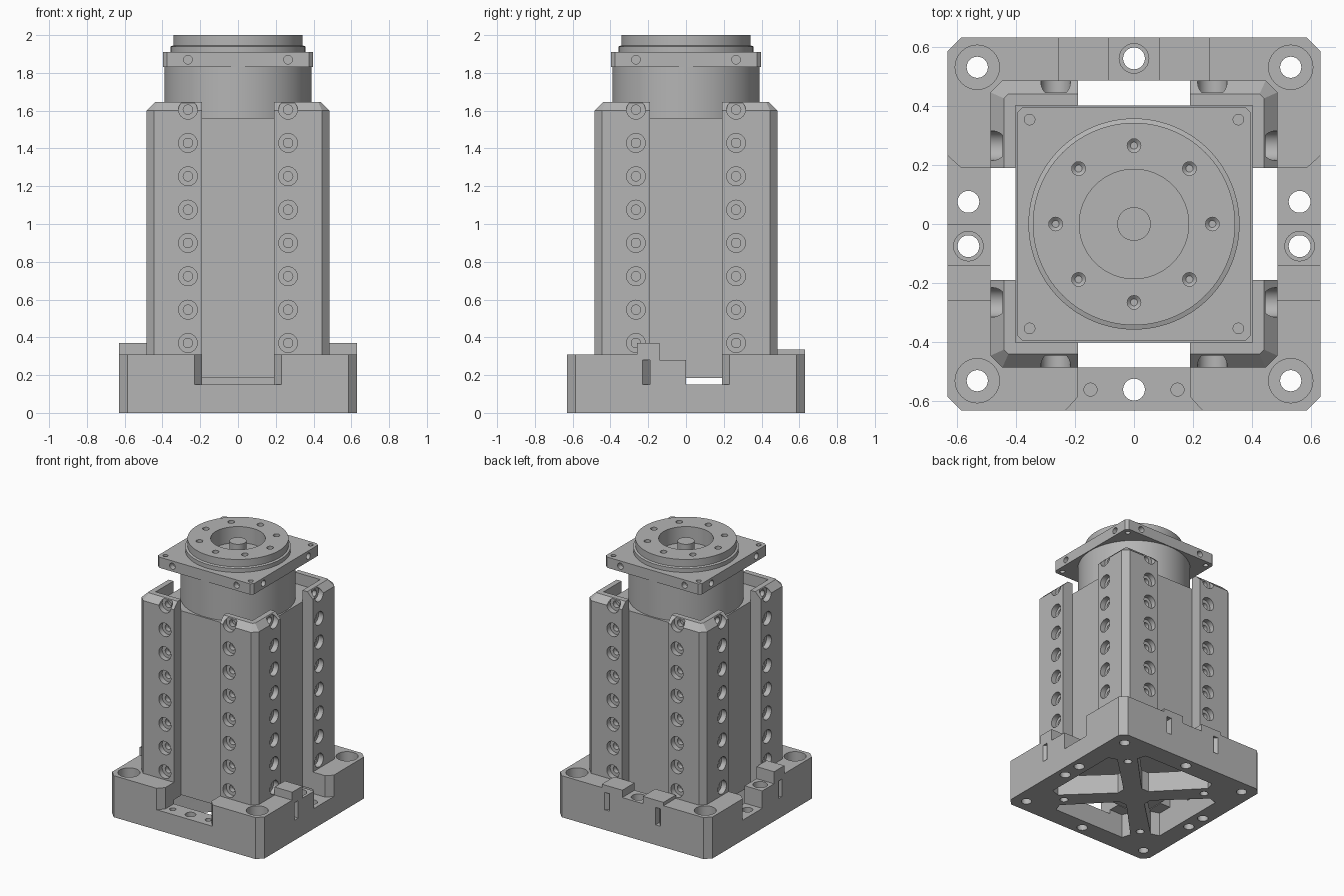
import bpy, bmesh
from math import cos, sin, pi, radians
from mathutils import Matrix, Vector

if "Cube" in bpy.data.objects:
    bpy.data.objects.remove(bpy.data.objects["Cube"], do_unlink=True)

grey = bpy.data.materials.new("machined_grey")
grey.use_nodes = True
colour = (0.46, 0.46, 0.46, 1)
grey.diffuse_color = colour
grey.node_tree.nodes["Principled BSDF"].inputs["Base Color"].default_value = colour
parts = []


def loft(bm, rings):
    """Close a solid through rings of points that all have the same count."""
    loops = [[bm.verts.new(p) for p in ring] for ring in rings]
    n = len(loops[0])
    for low, high in zip(loops, loops[1:]):
        for i in range(n):
            j = (i + 1) % n
            bm.faces.new((low[i], low[j], high[j], high[i]))
    bm.faces.new(loops[0][::-1])
    bm.faces.new(loops[-1])


def prism(bm, pts, z0, z1, turn=0):
    rot = Matrix.Rotation(radians(turn), 3, 'Z')
    loft(bm, [[rot @ Vector((x, y, z)) for x, y in pts] for z in (z0, z1)])


def box(bm, x0, x1, y0, y1, z0, z1, turn=0):
    prism(bm, [(x0, y0), (x1, y0), (x1, y1), (x0, y1)], z0, z1, turn)


def lathe(bm, steps, matrix=None, n=24):
    """Turned solid from (radius, height) steps along local z."""
    m = matrix or Matrix.Identity(4)
    loft(bm, [[m @ Vector((r * cos(2 * pi * i / n), r * sin(2 * pi * i / n), z))
               for i in range(n)] for r, z in steps])


def octagon(half, cut):
    a, b = half, half - cut
    return [(-b, -a), (b, -a), (a, -b), (a, b), (b, a), (-b, a), (-a, b), (-a, -b)]


def drill(x, y, z0, z1, r, bore=None, floor=0):
    """Vertical hole steps, with an optional counterbore above floor."""
    steps = [(r, z0), (r, z1)] if bore is None else [(r, z0), (r, floor), (bore, floor), (bore, z1)]
    return steps, Matrix.Translation((x, y, 0))


def make(name, bm, cutters=()):
    """Turn a bmesh into a named part after subtracting the cutters."""
    def to_object(mesh_bm, label):
        bmesh.ops.recalc_face_normals(mesh_bm, faces=mesh_bm.faces)
        me = bpy.data.meshes.new(label)
        mesh_bm.to_mesh(me)
        mesh_bm.free()
        ob = bpy.data.objects.new(label, me)
        bpy.context.scene.collection.objects.link(ob)
        return ob

    obj = to_object(bm, name)
    helpers = []
    for c in cutters:
        helper = to_object(c, name + "_cutter")
        helper.hide_render = True
        helpers.append(helper)
        mod = obj.modifiers.new("cut", 'BOOLEAN')
        mod.operation, mod.solver, mod.object = 'DIFFERENCE', 'EXACT', helper
    if helpers:
        graph = bpy.context.evaluated_depsgraph_get()
        graph.update()
        cut_mesh = bpy.data.meshes.new_from_object(obj.evaluated_get(graph))
        obj.modifiers.clear()
        obj.data = cut_mesh
        for h in helpers:
            bpy.data.objects.remove(h, do_unlink=True)
    obj.data.materials.clear()
    obj.data.materials.append(grey)
    parts.append(obj)
    return obj


QUARTERS = (0, 90, 180, 270)
SIGNS = [(sx, sy) for sx in (-1, 1) for sy in (-1, 1)]

# Base block: cross channel with flared mouths, body pocket, floor windows, holes
base = bmesh.new()
prism(base, octagon(0.63, 0.045), 0, 0.31)
channels = []
for turn in (0, 90):
    c = bmesh.new()
    flare = [(-0.24, -0.64), (0.24, -0.64), (0.19, -0.585), (0.19, 0.585),
             (0.24, 0.64), (-0.24, 0.64), (-0.19, 0.585), (-0.19, -0.585)]
    prism(c, flare, 0.15, 0.4, turn)
    channels.append(c)
pocket = bmesh.new()
box(pocket, -0.4, 0.4, -0.4, 0.4, 0.15, 0.4)
windows = bmesh.new()
for turn in QUARTERS:
    prism(windows, [(0.12, -0.03), (0.15, -0.06), (0.42, -0.32), (0.485, -0.3),
                    (0.485, 0.3), (0.42, 0.32), (0.15, 0.06), (0.12, 0.03)], -0.1, 0.18, turn)
holes = bmesh.new()
hole_list = [drill(0, -0.56, -0.1, 0.4, 0.037), drill(0, 0.56, -0.1, 0.4, 0.037)]
for s in (-1, 1):
    hole_list += [drill(s * 0.56, y, -0.1, 0.4, 0.037) for y in (-0.075, 0.075)]
    hole_list.append(drill(s * 0.147, -0.56, 0.08, 0.4, 0.022))
for sx, sy in SIGNS:
    hole_list.append(drill(sx * 0.53, sy * 0.53, -0.1, 0.4, 0.036, 0.075, 0.22))
    hole_list.append(drill(sx * 0.345, sy * 0.345, -0.1, 0.08, 0.028))
for steps, m in hole_list:
    lathe(holes, steps, m)
make("base_block", base, channels + [pocket, windows, holes])

# Side keys: low drilled step with a raised cap over the channel edge
for name, s in (("right", -1), ("left", 1)):
    x0, x1 = sorted((s * 0.485, s * 0.63))
    key, bore = bmesh.new(), bmesh.new()
    box(key, x0, x1, -0.19, 0, 0.15, 0.28)
    lathe(bore, *drill(s * 0.56, -0.075, 0.1, 0.4, 0.037, 0.05, 0.22))
    make(name + "_key", key, [bore])
    cap = bmesh.new()
    box(cap, x0, x1, -0.26, -0.14, 0.28, 0.37)
    make(name + "_key_cap", cap)

# Back key: drilled step with a cap at each end
key, bore = bmesh.new(), bmesh.new()
box(key, -0.19, 0.19, 0.485, 0.63, 0.15, 0.28)
lathe(bore, *drill(0, 0.56, 0.1, 0.4, 0.037, 0.05, 0.22))
make("back_key", key, [bore])
for name, x in (("right", -0.17), ("left", 0.17)):
    cap = bmesh.new()
    box(cap, x - 0.085, x + 0.085, 0.485, 0.63, 0.28, 0.335)
    make("back_key_cap_" + name, cap)

# Corner columns: chamfered angle sections with rows of counterbored holes
section = [(0.19, 0.485), (0.19, 0.4), (0.4, 0.4), (0.4, 0.19),
           (0.485, 0.19), (0.485, 0.445), (0.445, 0.485)]
crown = [(min(x, 0.44), min(y, 0.44)) for x, y in section[:5]] + [(0.44, 0.425), (0.425, 0.44)]
bolt = [(0.025, 0.41), (0.025, 0.445), (0.05, 0.445), (0.05, 0.52)]
names = ("back_left", "back_right", "front_right", "front_left")
for name, turn in zip(names, QUARTERS):
    column, cut = bmesh.new(), bmesh.new()
    rot = Matrix.Rotation(radians(turn), 4, 'Z')
    loft(column, [[rot @ Vector((x, y, z)) for x, y in pts]
                  for pts, z in ((section, 0.31), (section, 1.6), (crown, 1.645))])
    for i in range(8):
        z = 0.37 + 0.1765 * i
        lathe(cut, bolt, rot @ Matrix.Translation((0.265, 0, z)) @ Matrix.Rotation(-pi / 2, 4, 'X'))
        lathe(cut, bolt, rot @ Matrix.Translation((0, 0.265, z)) @ Matrix.Rotation(pi / 2, 4, 'Y'))
    make(name + "_column", column, [cut])

# Square motor body and round neck
body = bmesh.new()
box(body, -0.4, 0.4, -0.4, 0.4, 0.185, 1.56)
make("body", body)
neck = bmesh.new()
lathe(neck, [(0.39, 1.55), (0.39, 1.84)], n=96)
make("neck", neck)

# Square flange with screw holes on its sides and corners
flange, cut, centre = bmesh.new(), bmesh.new(), bmesh.new()
prism(flange, octagon(0.396, 0.02), 1.83, 1.91)
for turn in QUARTERS:
    rot = Matrix.Rotation(radians(turn), 4, 'Z')
    for x in (-0.265, 0.265):
        lathe(cut, [(0.023, 0.355), (0.023, 0.42)],
              rot @ Matrix.Translation((x, 0, 1.87)) @ Matrix.Rotation(-pi / 2, 4, 'X'), 16)
    lathe(cut, [(0.018, 1.8), (0.018, 1.95)], rot @ Matrix.Translation((0.353, 0.353, 0)), 16)
lathe(centre, [(0.185, 1.88), (0.185, 1.95)], n=64)
make("flange", flange, [cut, centre])

# Output disc with a recess and a ring of eight holes
disc, cut = bmesh.new(), bmesh.new()
lathe(disc, [(0.357, 1.905), (0.357, 1.94), (0.342, 1.945), (0.342, 2.0)], n=96)
lathe(cut, [(0.185, 1.88), (0.185, 2.1)], n=64)
for i in range(8):
    a = i * pi / 4
    lathe(cut, [(0.012, 1.94), (0.023, 1.95), (0.023, 2.1)],
          Matrix.Translation((0.265 * cos(a), 0.265 * sin(a), 0)), 20)
make("output_disc", disc, [cut])

# Centre pin
pin = bmesh.new()
lathe(pin, [(0.057, 1.86), (0.057, 1.98)], n=32)
make("centre_pin", pin)

# Smooth the turned faces and keep the machined edges crisp
bpy.ops.object.select_all(action='DESELECT')
for p in parts:
    p.select_set(True)
bpy.context.view_layer.objects.active = parts[0]
bpy.ops.object.shade_smooth_by_angle(angle=radians(25))
